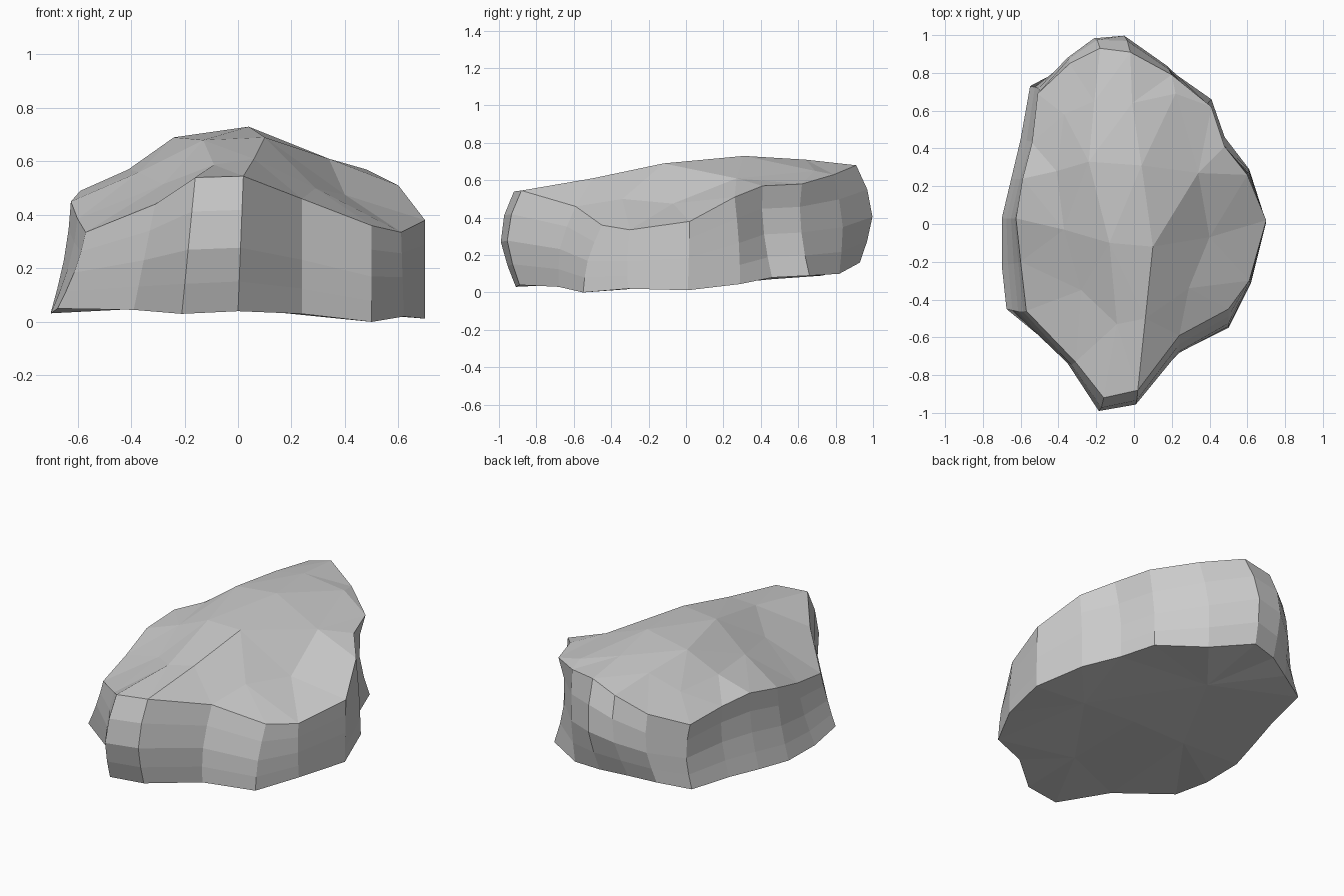
import bpy
from mathutils import Vector
from mathutils.geometry import delaunay_2d_cdt

if "Cube" in bpy.data.objects:
    bpy.data.objects.remove(bpy.data.objects["Cube"])

# Base outline, anticlockwise from the front tip
base = [(-.21, -.91, .03), (0, -.89, .04), (.24, -.68, .03), (.50, -.55, 0),
        (.62, -.31, .02), (.70, .01, .012), (.61, .29, .045), (.48, .46, .08),
        (.41, .66, .09), (.16, .82, .10), (-.08, .93, .16), (-.24, .89, .15),
        (-.38, .82, .12), (-.55, .73, .09), (-.60, .45, .07), (-.65, .24, .05),
        (-.70, .03, .035), (-.70, -.22, .032), (-.675, -.45, .05), (-.39, -.66, .045)]

# Upper rim, one point above each base point
rim = [(-.16, -.92, .54), (.02, -.88, .545), (.24, -.59, .46), (.50, -.45, .36),
       (.61, -.30, .335), (.70, .02, .38), (.60, .26, .51), (.48, .41, .57),
       (.41, .62, .58), (.20, .79, .63), (-.02, .91, .68), (-.18, .93, .63),
       (-.34, .85, .53), (-.51, .69, .45), (-.54, .43, .47), (-.59, .24, .49),
       (-.625, .03, .45), (-.60, -.20, .385), (-.57, -.46, .335), (-.31, -.73, .44)]

# Ridges and slopes of the top
crown = [(.04, .31, .73), (-.24, .33, .69), (.10, -.12, .69), (-.13, -.10, .68),
         (-.09, -.53, .588), (.40, -.07, .475), (.29, -.34, .50), (.34, .27, .61),
         (-.41, .28, .57), (-.37, -.03, .56), (-.28, -.35, .515), (-.01, .64, .71),
         (-.21, .65, .665), (.22, .69, .65), (-.37, .58, .57), (.06, -.50, .61)]

# Shallow hollow underneath
hollow = [(0, 0, .055), (0, -.5, .05), (-.1, .5, .1), (-.35, 0, .05), (.35, 0, .04)]

n = len(base)
# Crease lines across the crown: rim points below n, crown points from n
creases = [(1, n + 15, n + 2, n, n + 11, 10), (0, n + 4, n + 3, n + 1, n + 12, 11),
           (n + 2, n + 5, 5), (n, n + 7, 6), (n + 1, n + 8, 15),
           (n + 3, n + 9), (n + 2, n + 6, 3), (n + 3, n)]
# How far columns are drawn in at mid height
waist = {7: .08, 8: .09, 9: .03, 12: .02, 13: .05, 14: .05, 15: .03,
         16: .02, 17: .025, 18: .02}
verts, faces = [], []

# Side wall: rings bulging at the front and back, pinched at the waist
rings = [(0, 0, 0), (.22, .05, .6), (.47, .09, 1), (.75, .065, .8), (1, 0, 0)]
for t, bulge, pinch in rings:
    for i, (a, b) in enumerate(zip(base, rim)):
        p = Vector(a).lerp(Vector(b), t)
        p.y += bulge * p.y * abs(p.y)
        p.xy = p.xy * (1 - pinch * waist.get(i, 0))
        verts.append(p)
top = len(rings) - 1
for r in range(top):
    for i in range(n):
        j = (i + 1) % n
        faces.append((r * n + i, r * n + j, (r + 1) * n + j, (r + 1) * n + i))


def fill(start, inner, flip, lines=()):
    """Triangulate inside the ring that starts at a vertex, over inner points."""
    ids = list(range(start, start + n))
    ids += range(len(verts), len(verts) + len(inner))
    verts.extend(Vector(p) for p in inner)
    edges = [(i, (i + 1) % n) for i in range(n)]
    for line in lines:
        edges += zip(line, line[1:])
    out = delaunay_2d_cdt([verts[i].xy for i in ids], edges, [], 1, 1e-5)
    for f in out[2]:
        tri = [ids[out[3][k][0]] for k in f]
        a, b, c = (verts[k].xy for k in tri)
        up = (b - a).cross(c - a) > 0
        faces.append(tri[::-1] if up == flip else tri)


# Crown and underside
fill(top * n, crown, False, creases)
fill(0, hollow, True)

mesh = bpy.data.meshes.new("rock")
mesh.from_pydata([tuple(v) for v in verts], [], faces)
mesh.update()
rock = bpy.data.objects.new("rock", mesh)
bpy.context.collection.objects.link(rock)
